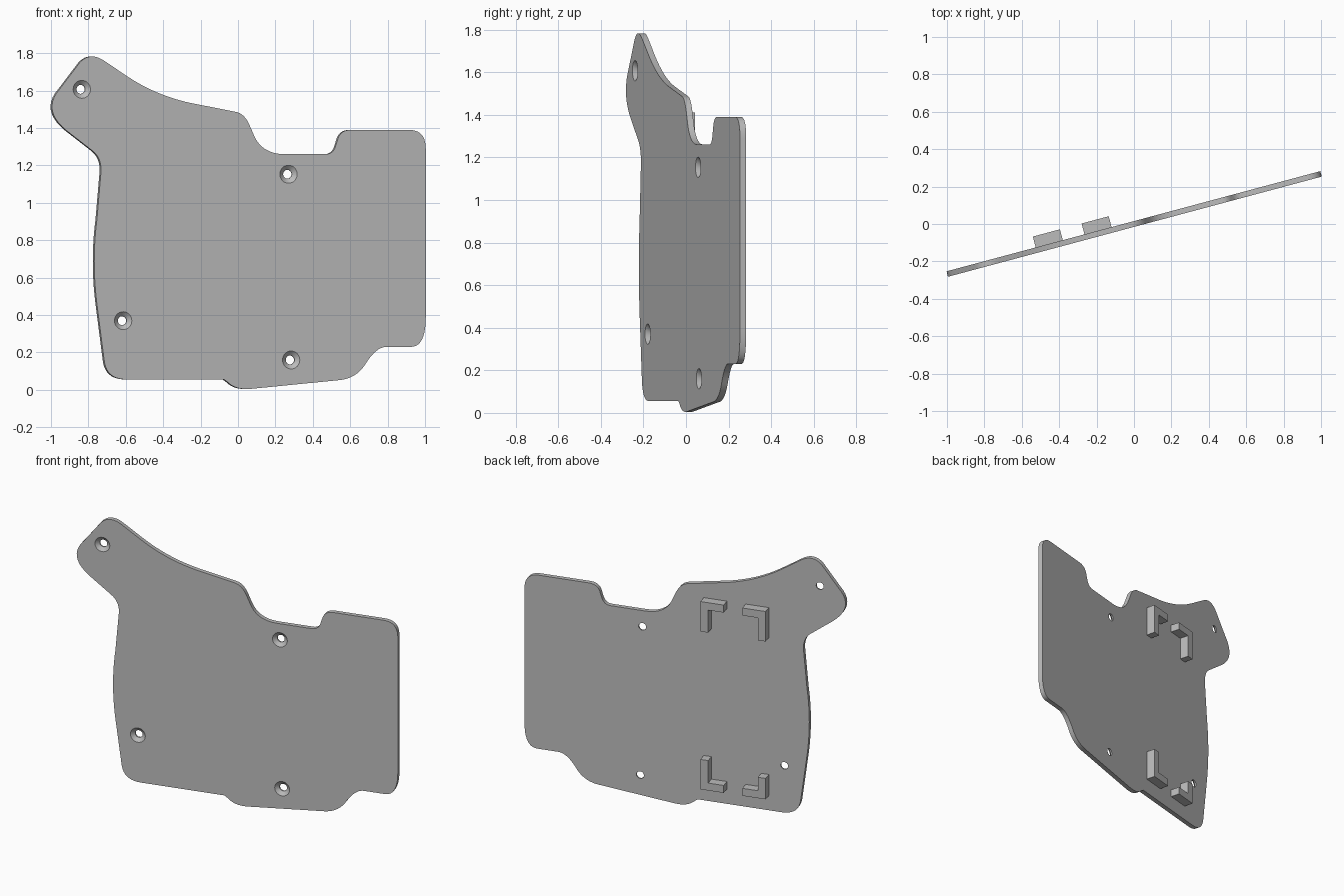
import bpy
import bmesh
from math import cos, sin, pi, radians
from mathutils import Vector

old = bpy.data.objects.get("Cube")
if old:
    bpy.data.objects.remove(old, do_unlink=True)

TILT = radians(15)     # whole part is turned about z
HALF = 0.015           # half the plate thickness

grey = bpy.data.materials.new("plain grey")
grey.use_nodes = True
grey.diffuse_color = (0.5, 0.5, 0.5, 1)
grey.node_tree.nodes["Principled BSDF"].inputs["Base Color"].default_value = (0.5, 0.5, 0.5, 1)


def make_object(name, bm):
    """Turn a bmesh into a grey object, tilted into place."""
    bmesh.ops.recalc_face_normals(bm, faces=bm.faces)
    mesh = bpy.data.meshes.new(name)
    bm.to_mesh(mesh)
    bm.free()
    mesh.materials.append(grey)
    obj = bpy.data.objects.new(name, mesh)
    bpy.context.collection.objects.link(obj)
    obj.rotation_euler.z = TILT
    return obj


def loft(bm, rings):
    """Skin a stack of equal rings and cap both ends."""
    loops = [[bm.verts.new(p) for p in ring] for ring in rings]
    for a, b in zip(loops, loops[1:]):
        for i in range(len(a)):
            j = (i + 1) % len(a)
            bm.faces.new((a[i], a[j], b[j], b[i]))
    bm.faces.new(loops[0])
    bm.faces.new(loops[-1])


def extrude_profile(name, points, y0, y1):
    bm = bmesh.new()
    loft(bm, [[(x, y, z) for x, z in points] for y in (y0, y1)])
    return make_object(name, bm)


def rounded_outline(corners, steps=10):
    """Each corner is start, control and end of a quadratic bend."""
    points = []
    for x0, z0, x1, z1, x2, z2 in corners:
        start, control, end = Vector((x0, z0)), Vector((x1, z1)), Vector((x2, z2))
        for i in range(steps + 1):
            t = i / steps
            p = start * (1 - t) ** 2 + control * 2 * t * (1 - t) + end * t * t
            p.x /= cos(TILT)
            if not points or (p - points[-1]).length > 1e-4:
                points.append(p)
    return points


# Plate outline, anticlockwise from the lower right-hand-side corner
corners = [
    (-.72, .163, -.71, .056, -.60, .056),
    (-.078, .056, -.065, .046, -.055, .038),
    (-.055, .038, -.015, 0, .06, .005),
    (.545, .053, .635, .064, .683, .147),
    (.683, .147, .737, .23, .79, .23),
    (.92, .23, 1, .23, 1, .39),
    (1, 1.29, 1, 1.39, .91, 1.39),
    (.60, 1.39, .55, 1.39, .533, 1.35),
    (.517, 1.30, .503, 1.26, .463, 1.26),
    (.25, 1.26, .126, 1.26, .083, 1.358),
    (.062, 1.406, .035, 1.475, -.013, 1.486),
    (-.206, 1.524, -.42, 1.56, -.592, 1.674),
    (-.72, 1.76, -.795, 1.81, -.85, 1.75),
    (-.956, 1.61, -1.057, 1.497, -.919, 1.385),
    (-.78, 1.277, -.734, 1.24, -.736, 1.17),
    (-.758, .913, -.787, .688, -.758, .458),
]
plate = extrude_profile("plate", rounded_outline(corners), -HALF, HALF)

# Countersunk screw holes, wide at the front
bm = bmesh.new()
for x, z in [(-.835, 1.607), (.27, 1.153), (-.614, .37), (.284, .16)]:
    u = (x - HALF * sin(TILT)) / cos(TILT)
    rings = []
    for radius, y in [(.06, -.025), (.024, .005), (.024, .03)]:
        angles = [2 * pi * i / 32 for i in range(32)]
        rings.append([(u + radius * cos(a), y, z + radius * sin(a)) for a in angles])
    loft(bm, rings)
cutter = make_object("hole_cutter", bm)
cutter.hide_render = True

cut = plate.modifiers.new("screw holes", "BOOLEAN")
cut.operation = "DIFFERENCE"
cut.solver = "EXACT"
cut.object = cutter
bpy.context.view_layer.objects.active = plate
bpy.ops.object.modifier_apply(modifier=cut.name)
bpy.data.objects.remove(cutter, do_unlink=True)

bpy.ops.object.select_all(action="DESELECT")
plate.select_set(True)
bpy.ops.object.shade_smooth_by_angle(angle=radians(30))


def bracket(name, x, z, dx, dz, leg):
    """L-shaped locating corner on the back; dx and dz point inwards."""
    arm, bar = .15, .05
    shape = [(0, 0), (arm, 0), (arm, bar), (bar, bar), (bar, leg), (0, leg)]
    points = [(x + dx * a, z + dz * b) for a, b in shape]
    extrude_profile(name, points, HALF, HALF + .06)


# Four corner brackets that frame a rectangle
LEFT, RIGHT, TOP, BOTTOM = -.12, -.54, 1.41, .155
bracket("upper_left_bracket", LEFT, TOP, -1, -1, .2)
bracket("upper_right_bracket", RIGHT, TOP, 1, -1, .2)
bracket("lower_left_bracket", LEFT, BOTTOM, -1, 1, .2)
bracket("lower_right_bracket", RIGHT, BOTTOM, 1, 1, .14)
